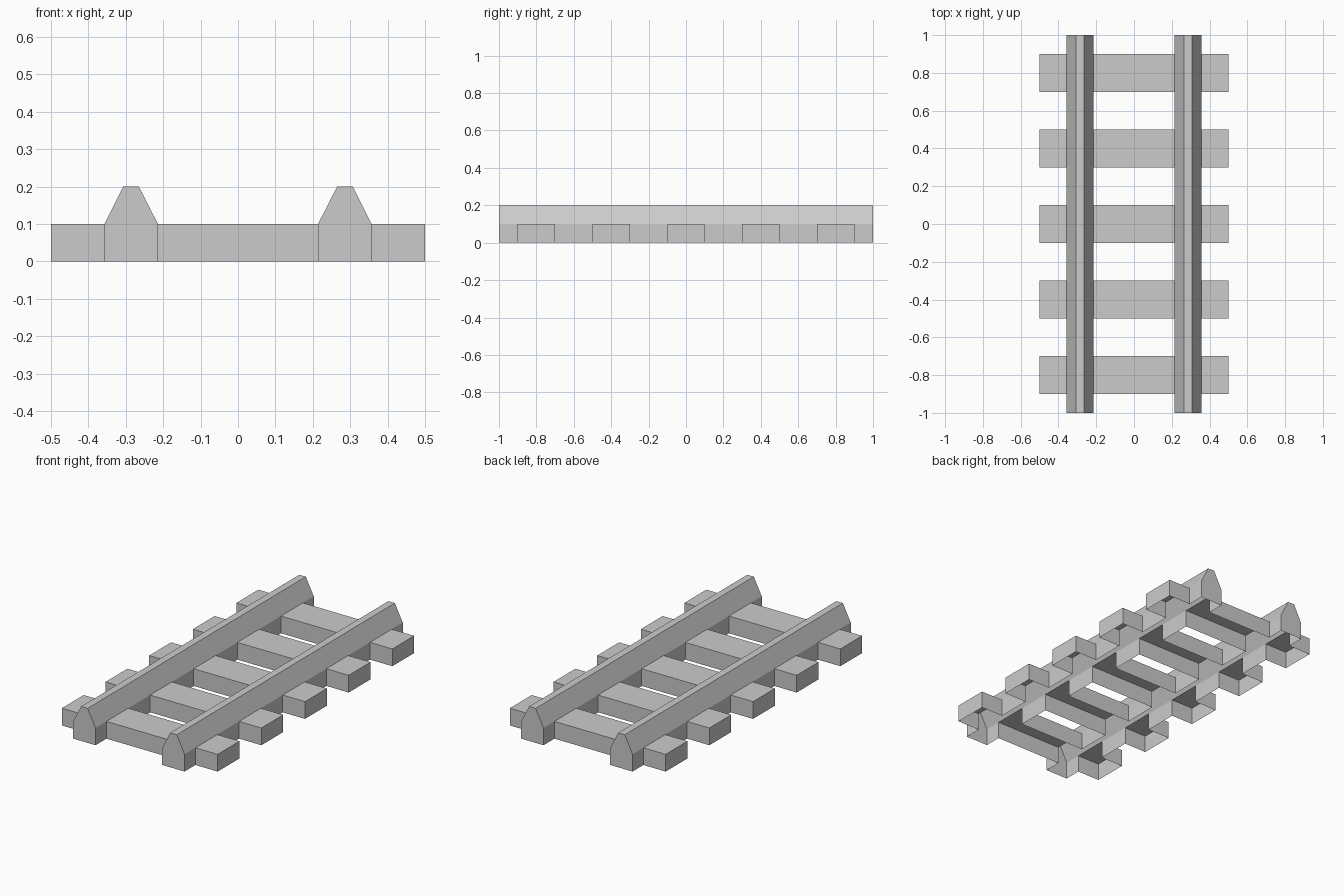
import bpy, bmesh
from mathutils import Vector

if "Cube" in bpy.data.objects:
    bpy.data.objects.remove(bpy.data.objects["Cube"])

SLEEPERS = [-0.8, -0.4, 0.0, 0.4, 0.8]
HALF_W = 0.1            # half sleeper width along y
H, TOP = 0.1, 0.2       # sleeper height, rail height
IN, OUT = 0.214, 0.357  # rail foot
TIN, TOUT = 0.265, 0.307  # rail head


def face(bm, pts, outward):
    f = bm.faces.new([bm.verts.new(p) for p in pts])
    f.normal_update()
    if f.normal.dot(Vector(outward)) < 0:
        f.normal_flip()


def finish(name, bm):
    bmesh.ops.remove_doubles(bm, verts=bm.verts, dist=1e-4)
    me = bpy.data.meshes.new(name)
    bm.to_mesh(me)
    bm.free()
    ob = bpy.data.objects.new(name, me)
    bpy.context.collection.objects.link(ob)
    mirror = ob.modifiers.new("Mirror", 'MIRROR')
    mirror.use_axis[0] = True


# Rails: hollow shell, open underneath and open where sleepers join
bm = bmesh.new()
strips = [((IN, H), (TIN, TOP), (-1, 0, 0)),
          ((TIN, TOP), (TOUT, TOP), (0, 0, 1)),
          ((TOUT, TOP), (OUT, H), (1, 0, 0))]
for (xa, za), (xb, zb), n in strips:
    face(bm, [(xa, -1, za), (xb, -1, zb), (xb, 1, zb), (xa, 1, za)], n)
profile = [(IN, 0), (IN, H), (TIN, TOP), (TOUT, TOP), (OUT, H), (OUT, 0)]
for y in (-1, 1):
    face(bm, [(x, y, z) for x, z in profile], (0, y, 0))
starts = [-1] + [y + HALF_W for y in SLEEPERS]
ends = [y - HALF_W for y in SLEEPERS] + [1]
for a, b in zip(starts, ends):
    for x, n in ((IN, -1), (OUT, 1)):
        face(bm, [(x, a, 0), (x, b, 0), (x, b, H), (x, a, H)], (n, 0, 0))
finish("rails", bm)

# Sleepers: open-bottomed troughs between and outside the rails
for i, y in enumerate(SLEEPERS):
    bm = bmesh.new()
    a, b = y - HALF_W, y + HALF_W
    for x0, x1 in ((0, IN), (OUT, 0.5)):
        face(bm, [(x0, a, H), (x1, a, H), (x1, b, H), (x0, b, H)], (0, 0, 1))
        for yy, n in ((a, -1), (b, 1)):
            face(bm, [(x0, yy, 0), (x1, yy, 0), (x1, yy, H), (x0, yy, H)], (0, n, 0))
    face(bm, [(0.5, a, 0), (0.5, b, 0), (0.5, b, H), (0.5, a, H)], (1, 0, 0))
    finish(f"sleeper_{i + 1}", bm)
